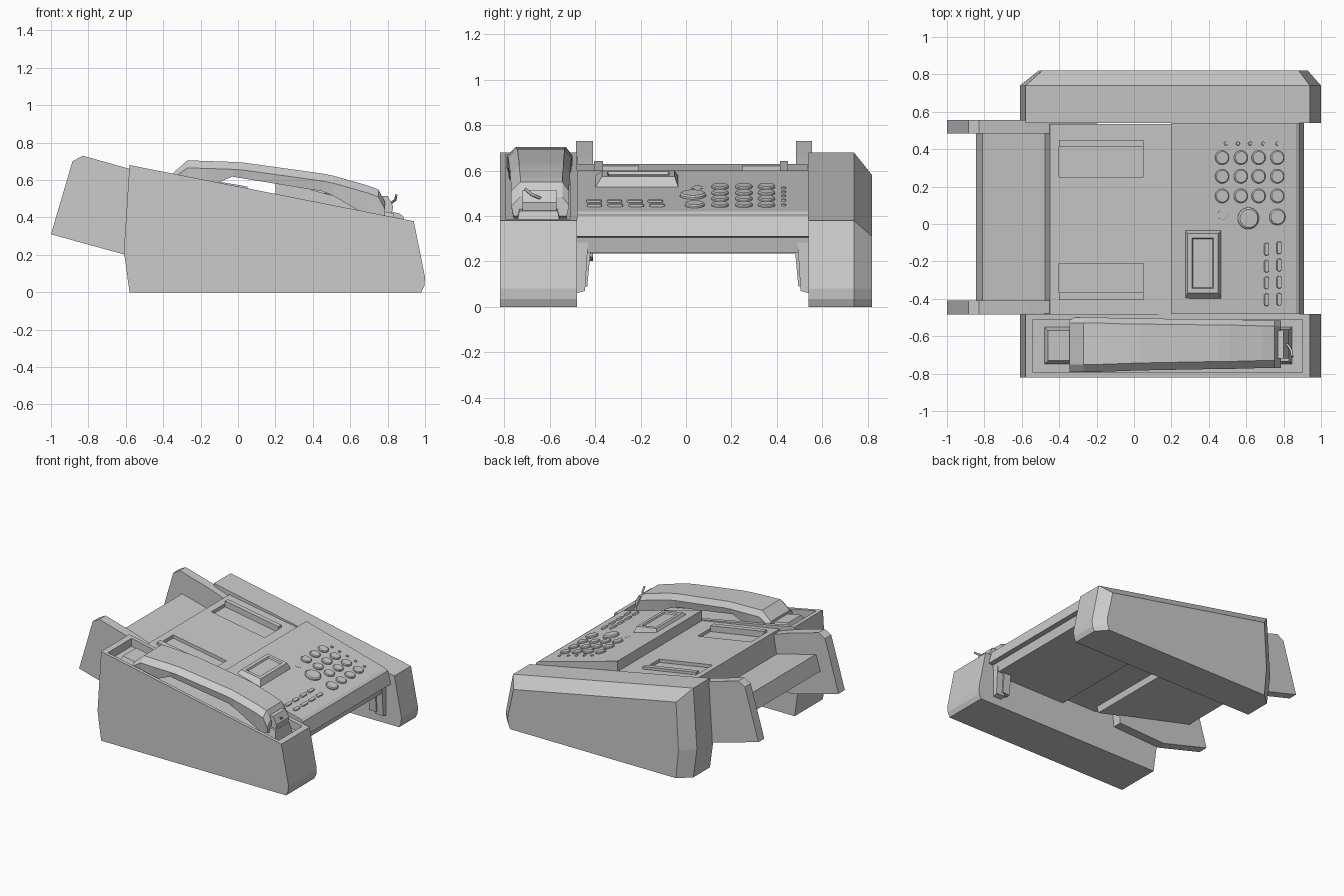
import bpy, bmesh, math
from mathutils import Matrix, Vector

if "Cube" in bpy.data.objects:
    bpy.data.objects.remove(bpy.data.objects["Cube"])


def make(name, bm):
    bmesh.ops.recalc_face_normals(bm, faces=bm.faces)
    me = bpy.data.meshes.new(name)
    bm.to_mesh(me)
    bm.free()
    ob = bpy.data.objects.new(name, me)
    bpy.context.collection.objects.link(ob)
    return ob


def loft(name, rings):
    """Skin a list of equal-length rings and cap both ends."""
    bm = bmesh.new()
    vs = [[bm.verts.new(p) for p in r] for r in rings]
    n = len(rings[0])
    for a, b in zip(vs, vs[1:]):
        for i in range(n):
            j = (i + 1) % n
            bm.faces.new((a[i], a[j], b[j], b[i]))
    bm.faces.new(vs[0])
    bm.faces.new(vs[-1])
    return make(name, bm)


def prism(name, pts, y0, y1):
    return loft(name, [[(x, y, z) for x, z in pts] for y in (y0, y1)])


def rect(x0, x1, y0, y1, fz):
    return [(x, y, fz(x)) for x, y in ((x0, y0), (x1, y0), (x1, y1), (x0, y1))]


def slab(name, x0, x1, y0, y1, fz, lo, hi, taper=0.0):
    t = taper
    return loft(name, [rect(x0, x1, y0, y1, lambda x: fz(x) + lo),
                       rect(x0 + t, x1 - t, y0 + t, y1 - t, lambda x: fz(x) + hi)])


def cut(ob, cutter):
    cutter.hide_render = True
    m = ob.modifiers.new("cut", "BOOLEAN")
    m.operation, m.solver, m.object = "DIFFERENCE", "EXACT", cutter
    bpy.context.view_layer.objects.active = ob
    bpy.ops.object.modifier_apply(modifier=m.name)
    bpy.data.objects.remove(cutter)


# sloping surfaces
def housing_z(x): return 0.68 - 0.197 * (x + 0.58)
def lid_z(x): return 0.63 - 0.169 * (x + 0.45)
def panel_z(x): return 0.60 - 0.272 * (x - 0.2)


# side housings
side = [(-0.58, 0), (-0.61, 0.22), (-0.58, 0.68), (0.94, 0.38),
        (1.0, 0.08), (0.996, 0.035), (0.98, 0)]
inner = [(-0.49, 0), (-0.51, 0.22), (-0.49, 0.58), (0.88, 0.31),
         (0.93, 0.08), (0.925, 0.035), (0.91, 0)]
loft("right_housing", [[(x, y, z) for x, z in p]
                       for p, y in ((side, 0.54), (side, 0.74), (inner, 0.82))])
left = prism("left_housing", side, -0.82, -0.48)
cut(left, slab("recess_cutter", -0.54, 0.90, -0.795, -0.51, housing_z, -0.06, 0.1))

# main body: rear lid and control panel
lid = prism("rear_lid", [(-0.45, 0.63), (0.2, 0.52), (0.2, 0.28), (-0.05, 0.28), (-0.48, 0.45)],
            -0.48, 0.535)
prism("control_panel", [(0.2, 0.60), (0.865, 0.42), (0.885, 0.405), (0.91, 0.31), (0.875, 0.305),
                        (0.86, 0.24), (0.24, 0.24), (0.24, 0.27), (0.2, 0.28)], -0.48, 0.54)

# document guides in the lid: shallow pocket with a raised ridge
for nm, y0, y1, r0, r1 in (("far", 0.25, 0.42, 0.415, 0.45), ("near", -0.37, -0.21, -0.405, -0.365)):
    cut(lid, slab("pocket_cutter", -0.40, 0.05, y0, y1, lid_z, -0.025, 0.05))
    slab(nm + "_guide_ridge", -0.40, 0.05, r0, r1, lid_z, -0.03, 0.02)

# paper tray and its side wings
prism("paper_tray", [(-0.81, 0.56), (-0.845, 0.44), (-0.03, 0.235), (0.0, 0.345)], -0.42, 0.49)
wing = [(-1.0, 0.31), (-0.885, 0.70), (-0.83, 0.73), (-0.56, 0.655), (-0.45, 0.60),
        (-0.2, 0.40), (-0.22, 0.22), (-0.6, 0.2)]
for nm, y0, y1, e0, e1 in (("far", 0.485, 0.555, 0.485, 0.539), ("near", -0.485, -0.41, -0.479, -0.41)):
    prism(nm + "_wing", [(-1.0, 0.31), (-0.885, 0.70), (-0.83, 0.73), (-0.58, 0.66),
                         (-0.61, 0.2025)], y0, y1)
    prism(nm + "_wing_root", [(-0.611, 0.203), (-0.58, 0.66), (-0.45, 0.615),
                              (-0.2, 0.42), (-0.22, 0.22)], e0, e1)

# front legs, mirrored about the body centre line
for nm, s in (("far", 1), ("near", -1)):
    def leg(name, x0, x1, prof):
        loft(name, [[(x, 0.03 + s * d, z) for d, z in prof] for x in (x0, x1)])
    leg(nm + "_front_leg", 0.80, 0.87, [(0.51, 0.06), (0.475, 0.07), (0.46, 0.31), (0.51, 0.31)])
    leg(nm + "_leg_plate", 0.76, 0.82, [(0.51, 0.09), (0.465, 0.09), (0.45, 0.25), (0.51, 0.25)])

# display with sunken window
def disp_z(x): return 0.60 - 0.16 * (x - 0.29)
loft("display", [rect(0.27, 0.47, -0.405, -0.03, lambda x: panel_z(x) - 0.01),
                 rect(0.285, 0.45, -0.37, -0.05, disp_z),
                 rect(0.31, 0.425, -0.345, -0.075, disp_z),
                 rect(0.315, 0.42, -0.34, -0.08, lambda x: disp_z(x) - 0.012)])


# buttons
def button(name, x, y, r, h=0.012, stretch=0.0):
    """Round or pill-shaped key with a chamfered top, lying on the panel."""
    n = 20
    rot = Matrix.Rotation(math.atan(0.272), 3, "Y")
    base = Vector((x, y, panel_z(x)))
    rings = []
    for rr, z in ((r, -0.008), (r, h * 0.6), (r * 0.85, h)):
        ring = []
        for i in range(n):
            a = 2 * math.pi * (i + 0.5) / n
            oy = math.copysign(stretch, math.sin(a))
            ring.append(base + rot @ Vector((rr * math.cos(a), rr * math.sin(a) + oy, z)))
        rings.append(ring)
    loft(name, rings)


for i, x in enumerate((0.47, 0.57, 0.665, 0.765)):
    for j, y in enumerate((0.355, 0.255, 0.15)):
        button(f"key_{i}_{j}", x, y, 0.038)
for i, x in enumerate((0.49, 0.555, 0.62, 0.69, 0.765)):
    button(f"indicator_{i}", x, 0.43, 0.01, 0.008)
button("small_key", 0.475, 0.05, 0.028, 0.003)
button("start_key", 0.61, 0.03, 0.058, 0.016)
button("stop_key", 0.765, 0.038, 0.044, 0.014)
for i in range(4):
    button(f"pill_key_a_{i}", 0.708, -0.135 - 0.09 * i, 0.014, 0.01, 0.02)
    button(f"pill_key_b_{i}", 0.775, -0.127 - 0.092 * i, 0.014, 0.01, 0.02)

# handset: x, bottom, top, near y, far y
stations = [(-0.345, 0.585, 0.64, -0.79, -0.50), (-0.27, 0.56, 0.705, -0.79, -0.50),
            (-0.17, 0.56, 0.702, -0.79, -0.50), (-0.03, 0.618, 0.697, -0.785, -0.505),
            (0.03, 0.608, 0.693, -0.783, -0.505), (0.45, 0.54, 0.635, -0.775, -0.51),
            (0.51, 0.515, 0.623, -0.775, -0.51), (0.69, 0.41, 0.572, -0.77, -0.515),
            (0.75, 0.39, 0.55, -0.77, -0.515), (0.785, 0.40, 0.485, -0.77, -0.515)]
rings = []
for x, b, t, y0, y1 in stations:
    c = min(0.04, (t - b) * 0.5)
    rings.append([(x, y0 + 0.01, b), (x, y0, t - c), (x, y0 + 0.04, t),
                  (x, y1 - 0.03, t), (x, y1, t - c), (x, y1 - 0.01, b)])
loft("handset", rings)

# cradle rests in the recess
slab("rear_cradle_rest", -0.48, -0.32, -0.75, -0.55, housing_z, -0.065, -0.012, 0.02)
slab("front_cradle_rest", 0.70, 0.845, -0.75, -0.55, housing_z, -0.065, 0.02, 0.015)

# cord plug and cord stub
prism("cord_plug", [(0.77, 0.40), (0.77, 0.515), (0.80, 0.515), (0.83, 0.46), (0.82, 0.41)],
      -0.72, -0.57)
cu = bpy.data.curves.new("cord", "CURVE")
cu.dimensions, cu.bevel_depth, cu.bevel_resolution = "3D", 0.007, 1
sp = cu.splines.new("POLY")
path = [(0.80, -0.63, 0.475), (0.825, -0.65, 0.482), (0.842, -0.68, 0.495), (0.846, -0.71, 0.52)]
sp.points.add(len(path) - 1)
for p, co in zip(sp.points, path):
    p.co = (*co, 1)
cu.use_fill_caps = True
bpy.context.collection.objects.link(bpy.data.objects.new("cord", cu))
